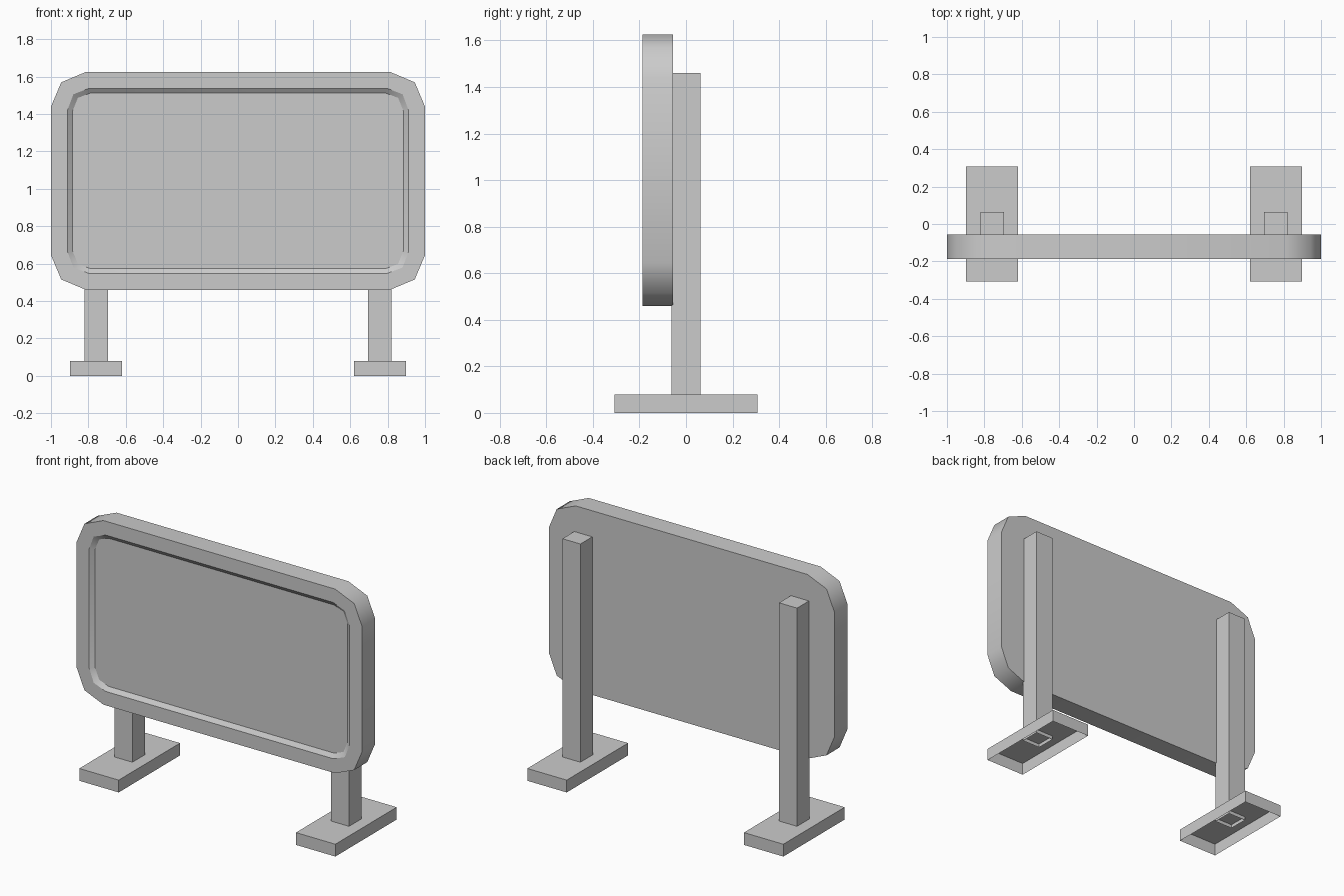
import bpy, bmesh, math

if "Cube" in bpy.data.objects:
    bpy.data.objects.remove(bpy.data.objects["Cube"], do_unlink=True)

# One plain grey for the whole model
grey = bpy.data.materials.new("light_grey")
grey.use_nodes = True
COLOUR = (0.6, 0.6, 0.6, 1)
grey.diffuse_color = COLOUR
grey.node_tree.nodes["Principled BSDF"].inputs["Base Color"].default_value = COLOUR


def finish(name, bm):
    mesh = bpy.data.meshes.new(name)
    bm.to_mesh(mesh)
    bm.free()
    mesh.materials.append(grey)
    obj = bpy.data.objects.new(name, mesh)
    bpy.context.collection.objects.link(obj)
    return obj


def open_box(name, centre_x, half_x, half_y, bottom, top):
    """Box without an underside."""
    bm = bmesh.new()
    bmesh.ops.create_cube(bm, size=2)
    for v in bm.verts:
        v.co.x = centre_x + v.co.x * half_x
        v.co.y *= half_y
        v.co.z = top if v.co.z > 0 else bottom
    bm.normal_update()
    under = [f for f in bm.faces if f.normal.z < -0.5]
    bmesh.ops.delete(bm, geom=under, context='FACES_ONLY')
    return finish(name, bm)


def outline(bm, quarter, y, mid_z):
    """Mirror one chamfered corner into a closed ring, counter-clockwise from the front."""
    ring = []
    for sx, sz in ((1, 1), (-1, 1), (-1, -1), (1, -1)):
        pts = quarter if sx * sz > 0 else quarter[::-1]
        ring += [bm.verts.new((sx * x, y, mid_z + sz * z)) for x, z in pts]
    return ring


def bridge(bm, a, b, smooth=False):
    n = len(a)
    for i in range(n):
        j = (i + 1) % n
        bm.faces.new((a[i], a[j], b[j], b[i])).smooth = smooth


# Sign board: back, outer wall, front rim, sloped lip and recessed face
MID = 1.042
FRONT, BACK, RECESS = -0.187, -0.056, -0.167
outer = [(1.0, 0.397), (0.945, 0.527), (0.812, 0.583)]
rim = [(0.912, 0.378), (0.88, 0.463), (0.797, 0.495)]
lip = [(0.885, 0.373), (0.856, 0.444), (0.79, 0.469)]

bm = bmesh.new()
back_ring = outline(bm, outer, BACK, MID)
front_ring = outline(bm, outer, FRONT, MID)
rim_ring = outline(bm, rim, FRONT, MID)
lip_ring = outline(bm, lip, RECESS, MID)
bridge(bm, back_ring, front_ring, smooth=True)
bridge(bm, front_ring, rim_ring)
bridge(bm, rim_ring, lip_ring, smooth=True)
bm.faces.new(lip_ring)
bm.faces.new(back_ring[::-1])
bmesh.ops.recalc_face_normals(bm, faces=bm.faces[:])
finish("sign_board", bm)

# Two posts, each standing in a hollow foot
for side, sign in (("left", 1), ("right", -1)):
    x = sign * 0.759
    open_box(side + "_post", x, 0.063, 0.063, 0.055, 1.46)
    open_box(side + "_foot", x, 0.138, 0.307, 0.0, 0.078)
